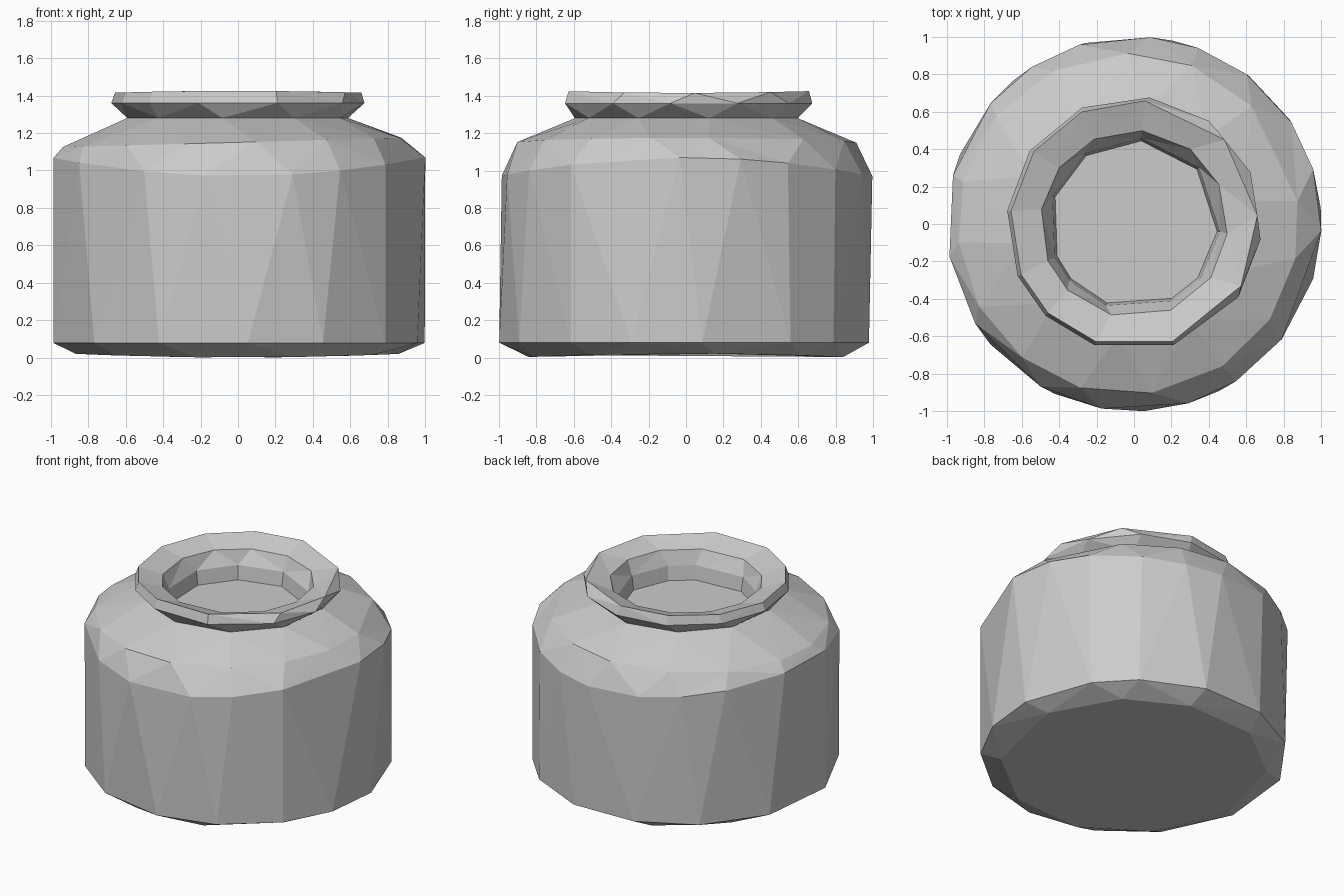
import bpy
import bmesh
from math import cos, sin, radians

cube = bpy.data.objects.get("Cube")
if cube:
    bpy.data.objects.remove(cube, do_unlink=True)

clay = bpy.data.materials.new("plain grey")
clay.use_nodes = True
grey = (0.6, 0.6, 0.6, 1)
clay.diffuse_color = grey
clay.node_tree.nodes["Principled BSDF"].inputs["Base Color"].default_value = grey


def ring(angles, radius, height, lean=0.0, sway=0.0, wave=0.0):
    """Angles with points; lean shifts height along x, sway the radius, wave lifts both x sides."""
    points = []
    for angle in angles:
        t = radians(angle)
        r = radius + sway * cos(t)
        z = height + lean * cos(t) + wave * cos(2 * t)
        points.append((angle, (r * cos(t), r * sin(t), z)))
    return points


def zip_rings(bm, low, high):
    """Fill between two rings of different counts with triangles, stepping by angle."""
    def at(loop, k):
        return loop[k % len(loop)][0] + 360 * (k // len(loop))

    def vert(loop, k):
        return loop[k % len(loop)][1]

    i = j = 0
    while i < len(low) or j < len(high):
        step_low = j >= len(high) or (
            i < len(low)
            and at(low, i) + at(low, i + 1) <= at(high, j) + at(high, j + 1))
        if step_low:
            bm.faces.new((vert(low, i), vert(low, i + 1), vert(high, j)))
            i += 1
        else:
            bm.faces.new((vert(low, i), vert(high, j + 1), vert(high, j)))
            j += 1


def build(name, rings, cap_bottom=False, cap_top=False):
    bm = bmesh.new()
    loops = [[(a, bm.verts.new(co)) for a, co in points] for points in rings]
    for low, high in zip(loops, loops[1:]):
        zip_rings(bm, low, high)
    if cap_bottom:
        bm.faces.new([v for _, v in reversed(loops[0])])
    if cap_top:
        bm.faces.new([v for _, v in loops[-1]])
    mesh = bpy.data.meshes.new(name)
    bm.to_mesh(mesh)
    bm.free()
    mesh.materials.append(clay)
    obj = bpy.data.objects.new(name, mesh)
    bpy.context.collection.objects.link(obj)
    return obj


# Uneven facet angles, counter-clockwise from the left side
foot = [10, 45, 75, 110, 145, 185, 222, 255, 290, 325]
base = [5, 34, 52, 78, 105, 130, 158, 190, 220, 245, 273, 297, 322, 343]
wall = [17, 33, 53, 70, 85, 107, 123, 140, 165, 190, 212, 240, 260, 287, 303, 322, 358]
shoulder = [8, 45, 70, 92, 118, 142, 166, 186, 208, 230, 252, 276, 302, 325, 348]
neck = [12, 50, 85, 120, 155, 190, 225, 262, 300, 335]
flare = [24, 54, 83, 114, 145, 174, 204, 226, 252, 288, 325, 353]
rim = [4, 43, 85, 115, 144, 174, 204, 226, 252, 288, 330]
mouth = [25, 53, 85, 115, 143, 171, 203, 225, 256, 293, 325, 354]
throat = [41, 85, 125, 161, 203, 221, 251, 297, 320, 355]

# Body: bevelled foot, faceted wall, sloping shoulder
neck_ring = ring(neck, 0.6, 1.28)
build("jar_body", [
    ring(foot, 0.87, 0.012, wave=0.01),
    ring(base, 1.0, 0.08),
    ring(wall, 1.0, 1.02, wave=0.05),
    ring(shoulder, 0.91, 1.15, lean=0.025, sway=-0.03),
    neck_ring,
], cap_bottom=True)

# Lip: flared collar that rolls over into the mouth
mouth_ring = ring(mouth, 0.5, 1.37)
build("jar_lip", [
    neck_ring,
    ring(flare, 0.68, 1.36),
    ring(rim, 0.66, 1.42, wave=-0.005),
    mouth_ring,
], )

# Throat with a flat filling just below the mouth
build("jar_filling", [
    mouth_ring,
    ring(throat, 0.46, 1.27),
    ring(throat, 0.445, 1.17),
], cap_top=True)
